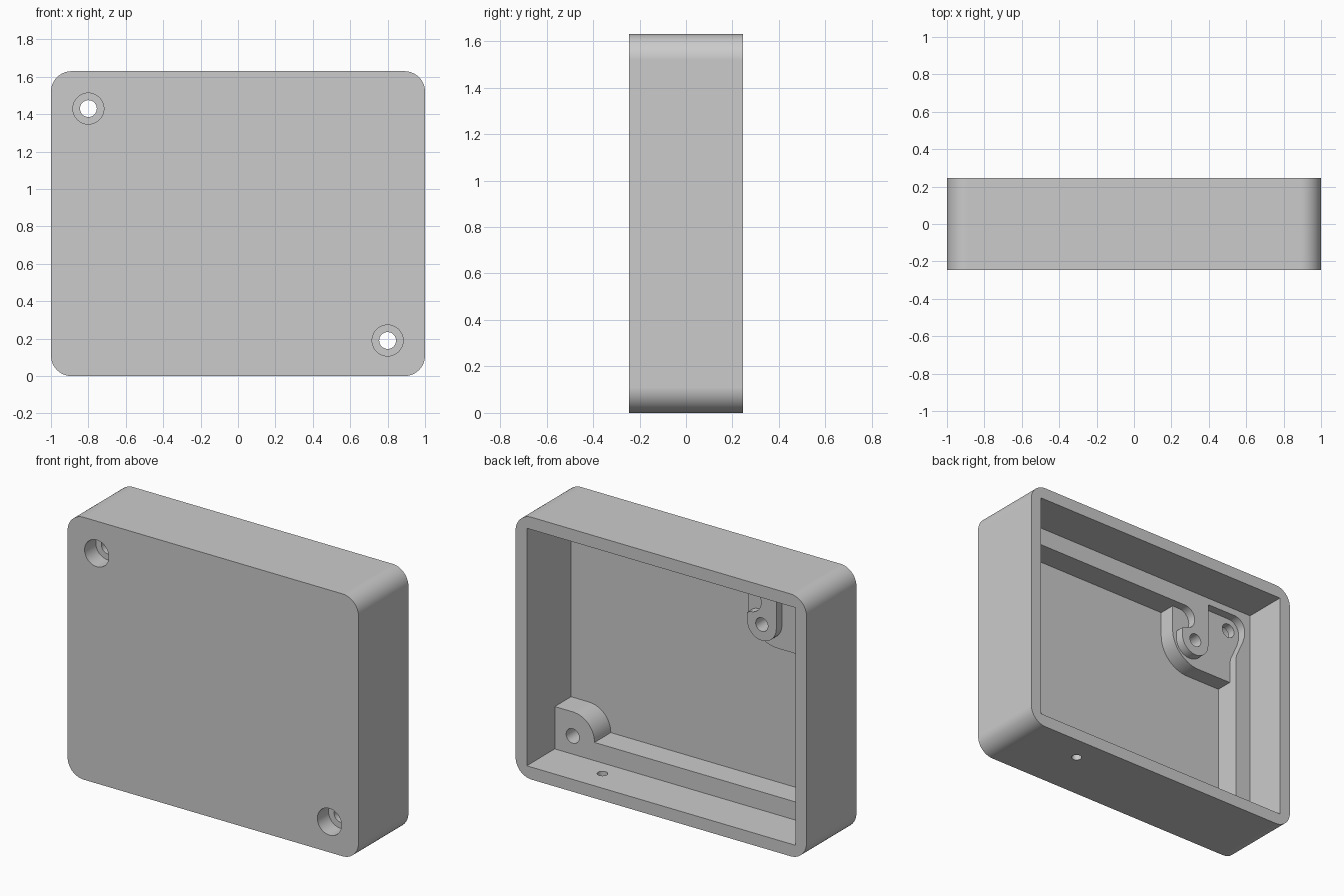
import bpy
import bmesh
from math import sin, cos, radians, pi
from mathutils import Matrix

old = bpy.data.objects.get("Cube")
if old:
    bpy.data.objects.remove(old, do_unlink=True)

# One grey plastic
plastic = bpy.data.materials.new("grey plastic")
plastic.use_nodes = True
GREY = (0.6, 0.6, 0.6, 1)
plastic.diffuse_color = GREY
plastic.node_tree.nodes["Principled BSDF"].inputs["Base Color"].default_value = GREY

W, D, H = 1.0, 0.245, 1.63      # half width, half depth, height
WALL = 0.077
PLATE, PAD, STEP = -0.19, -0.085, -0.03   # y levels inside the tray
IN = W - WALL
HOLES = [(-0.8, 1.43), (0.8, 0.19)]


def arc(cx, cz, r, a0, a1, n=14):
    """Points of an arc in the x-z plane, angles in degrees."""
    angles = [radians(a0 + (a1 - a0) * i / n) for i in range(n + 1)]
    return [(cx + r * cos(a), cz + r * sin(a)) for a in angles]


def make(name, bm):
    bmesh.ops.recalc_face_normals(bm, faces=bm.faces)
    mesh = bpy.data.meshes.new(name)
    bm.to_mesh(mesh)
    bm.free()
    mesh.materials.append(plastic)
    ob = bpy.data.objects.new(name, mesh)
    bpy.context.collection.objects.link(ob)
    return ob


def extrude(name, points, y0, y1):
    """Solid from an x-z profile between two y levels."""
    bm = bmesh.new()
    face = bm.faces.new([bm.verts.new((x, y0, z)) for x, z in points])
    new = bmesh.ops.extrude_face_region(bm, geom=[face])["geom"]
    verts = [g for g in new if isinstance(g, bmesh.types.BMVert)]
    bmesh.ops.translate(bm, verts=verts, vec=(0, y1 - y0, 0))
    return make(name, bm)


def rod(name, centre, r, length, axis="Y"):
    bm = bmesh.new()
    turn = Matrix.Rotation(pi / 2, 4, "X") if axis == "Y" else Matrix()
    bmesh.ops.create_cone(bm, cap_ends=True, segments=40, radius1=r, radius2=r,
                          depth=length, matrix=Matrix.Translation(centre) @ turn)
    return make(name, bm)


def combine(body, tool, operation):
    mod = body.modifiers.new("combine", "BOOLEAN")
    mod.operation = operation
    mod.solver = "EXACT"
    mod.object = tool
    bpy.context.view_layer.objects.active = body
    bpy.ops.object.modifier_apply(modifier=mod.name)
    bpy.data.objects.remove(tool, do_unlink=True)


# Tray with rounded outer corners and a square cavity
R = 0.11
outline = (arc(W - R, R, R, -90, 0) + arc(W - R, H - R, R, 0, 90)
           + arc(R - W, H - R, R, 90, 180) + arc(R - W, R, R, 180, 270))
case = extrude("case", outline, -D, D)
cavity = extrude("cavity", [(-IN, WALL), (IN, WALL), (IN, H - WALL), (-IN, H - WALL)],
                 PLATE, D + 0.1)
combine(case, cavity, "DIFFERENCE")

# Low corner pad under the lug and the upper screw hole
E = W - 0.04
pad = [(-E, 1.08)] + arc(-0.57, 1.28, 0.2, -90, 0) + [(-0.37, H - 0.04), (-E, H - 0.04)]
combine(case, extrude("corner_pad", pad, PLATE - 0.02, PAD), "UNION")

# Raised ledge on three sides, with notched lug, screw pocket and corner post
LOW, HIGH = 0.19, 1.44
ledge = [(E, 0.04), (-E, 0.04), (-E, H - 0.04), (E, H - 0.04), (E, HIGH)]
ledge += arc(-0.42, 1.365, 0.075, 90, 270)          # notch
ledge += [(-0.4, 1.28)] + arc(-0.5, 1.23, 0.1, 0, -180)   # lug end
ledge += [(-0.6, 1.51)] + arc(-0.8, 1.43, 0.08, 90, 180)  # screw pocket
ledge += [(-0.878, 1.39), (-0.866, 1.35), (-0.83, 1.27), (-0.817, 1.24), (-0.812, 1.2)]
ledge += [(-0.812, LOW)] + arc(0.8, LOW, 0.15, 180, 90) + [(E, LOW + 0.15)]
combine(case, extrude("ledge", ledge, PLATE - 0.02, STEP), "UNION")

# Counterbored screw holes
for x, z in HOLES:
    combine(case, rod("screw_hole", (x, 0, z), 0.045, 0.8), "DIFFERENCE")
    combine(case, rod("counterbore", (x, -D, z), 0.083, 0.22), "DIFFERENCE")

# Blind hole in the lug and small hole in the bottom wall
combine(case, rod("lug_hole", (-0.5, 0, 1.23), 0.042, 0.3), "DIFFERENCE")
combine(case, rod("drain_hole", (0.515, 0.085, 0), 0.03, 0.3, "Z"), "DIFFERENCE")

# Smooth the rounded surfaces, keep the edges crisp
bpy.ops.object.select_all(action="DESELECT")
case.select_set(True)
bpy.context.view_layer.objects.active = case
bpy.ops.object.shade_smooth_by_angle(angle=radians(30))
weighted = case.modifiers.new("flat_face_normals", "WEIGHTED_NORMAL")
weighted.keep_sharp = True
